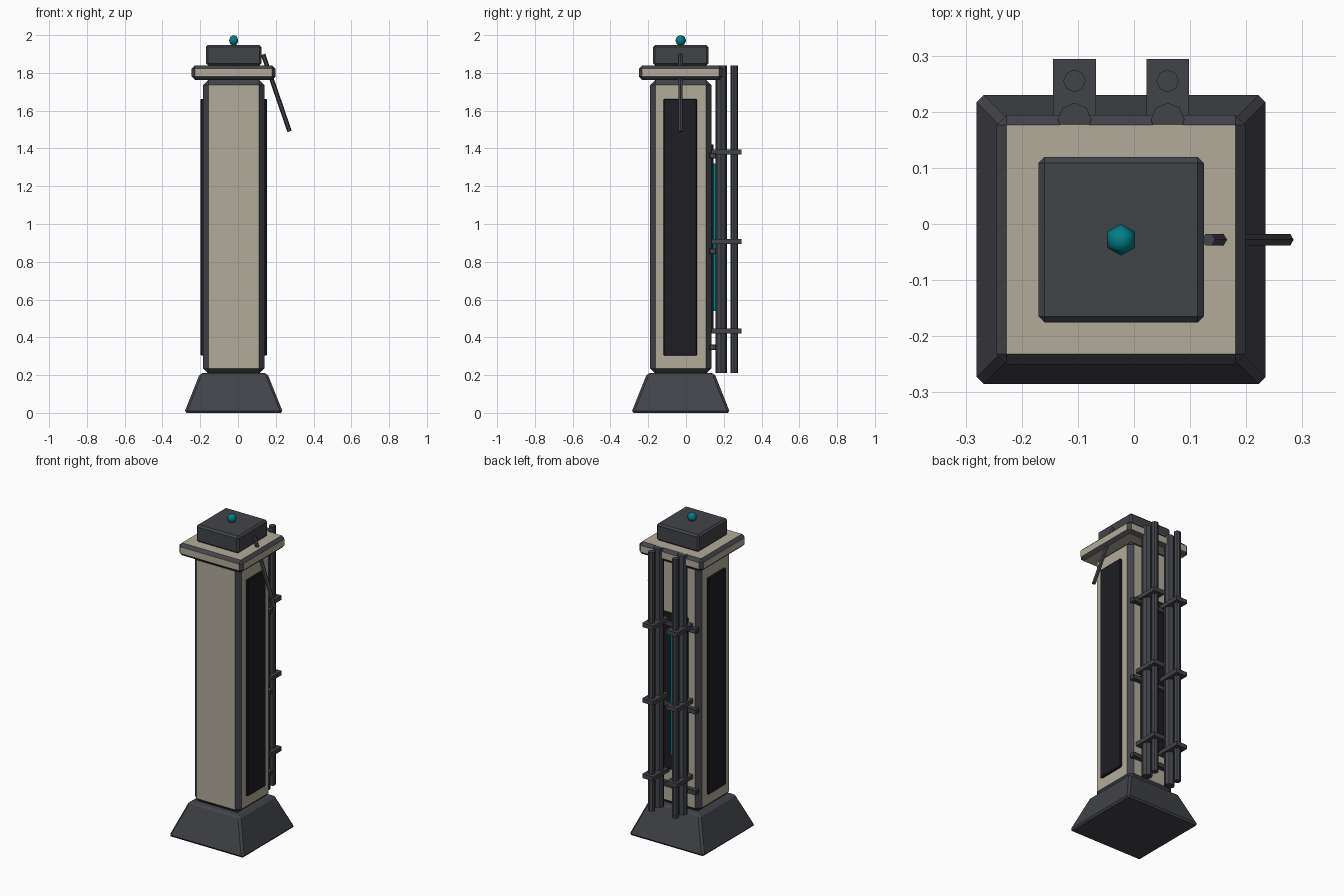
import bpy
import bmesh
from mathutils import Vector

if "Cube" in bpy.data.objects:
    bpy.data.objects.remove(bpy.data.objects["Cube"])

CX, CY = -0.023, -0.028  # tower axis


def material(name, rgb):
    m = bpy.data.materials.new(name)
    m.diffuse_color = (*rgb, 1)
    m.use_nodes = True
    m.node_tree.nodes["Principled BSDF"].inputs["Base Color"].default_value = m.diffuse_color
    return m


BEIGE = material("beige_paint", (0.45, 0.41, 0.33))
DARK = material("dark_metal", (0.055, 0.057, 0.066))
BLACK = material("black_panel", (0.013, 0.013, 0.017))
TEAL = material("teal_light", (0.0, 0.21, 0.24))


def finish(bm, name, mats):
    me = bpy.data.meshes.new(name)
    bm.to_mesh(me)
    bm.free()
    for m in mats:
        me.materials.append(m)
    ob = bpy.data.objects.new(name, me)
    bpy.context.collection.objects.link(ob)
    return ob


def box(name, x, y, z, mats, bevel=0.0, taper=1.0):
    """Box from (min, max) ranges; a second material goes on the chamfers."""
    bm = bmesh.new()
    bmesh.ops.create_cube(bm, size=1)
    for v in bm.verts:
        if v.co.z > 0:
            v.co.x *= taper
            v.co.y *= taper
        v.co = Vector([(r[0] + r[1]) / 2 + c * (r[1] - r[0])
                       for r, c in zip((x, y, z), v.co)])
    ob = finish(bm, name, mats)
    if bevel:
        mod = ob.modifiers.new("chamfer", "BEVEL")
        mod.width = bevel
        mod.segments = 1
        mod.material = len(mats) - 1
    return ob


def block(name, half, z, mats, bevel, taper=1.0):
    """Square block centred on the tower axis."""
    return box(name, (CX - half, CX + half), (CY - half, CY + half), z,
               mats, bevel, taper)


def rod(name, a, b, radius, sides):
    a, b = Vector(a), Vector(b)
    bm = bmesh.new()
    bmesh.ops.create_cone(bm, cap_ends=True, segments=sides, radius1=radius,
                          radius2=radius, depth=(b - a).length)
    ob = finish(bm, name, [DARK])
    ob.location = (a + b) / 2
    ob.rotation_euler = (b - a).to_track_quat("Z", "Y").to_euler()
    return ob


# Main stack
block("base", 0.262, (0.0, 0.21), [DARK], 0.012, taper=0.68)
block("column", 0.162, (0.208, 1.763), [BEIGE, DARK], 0.028)
block("cap_slab", 0.222, (1.762, 1.84), [BEIGE, DARK], 0.018)
block("top_box", 0.1475, (1.84, 1.947), [DARK], 0.011)

# Beacon ball
bm = bmesh.new()
bmesh.ops.create_uvsphere(bm, u_segments=6, v_segments=4, radius=0.0285)
for f in bm.faces:
    f.smooth = True
beacon = finish(bm, "beacon", [TEAL])
beacon.location = (CX, CY, 1.9715)

# Slanted antenna on the right
rod("antenna", (0.133, CY, 1.898), (0.273, CY, 1.49), 0.012, 6)

# Recessed-looking side panels
for side, s in (("left", -1), ("right", 1)):
    xs = sorted((CX + s * 0.15, CX + s * 0.176))
    box(side + "_panel", xs, (CY - 0.09, CY + 0.086), (0.303, 1.662),
        [BLACK], 0.004)

# Back panel, light strip and cross bars
box("back_panel", (CX - 0.088, CX + 0.088), (0.12, 0.146), (0.44, 1.422),
    [BLACK], 0.004)
box("light_strip", (CX - 0.021, CX + 0.021), (0.135, 0.155), (0.54, 1.32), [TEAL])
for i, z in enumerate((0.347, 0.855, 1.362)):
    box(f"cross_bar_{i}", (CX - 0.158, CX + 0.158), (0.125, 0.16),
        (z - 0.015, z + 0.015), [DARK], 0.003)

# Pipe pairs with clamps
for side, x in (("left", -0.106), ("right", 0.06)):
    rod(side + "_thick_pipe", (x, 0.186, 0.212), (x, 0.186, 1.84), 0.03, 8)
    rod(side + "_thin_pipe", (x, 0.255, 0.212), (x, 0.255, 1.84), 0.02, 8)
    for i, z in enumerate((0.433, 0.908, 1.382)):
        box(f"{side}_clamp_{i}", (x - 0.038, x + 0.038), (0.13, 0.294),
            (z - 0.013, z + 0.013), [DARK])
